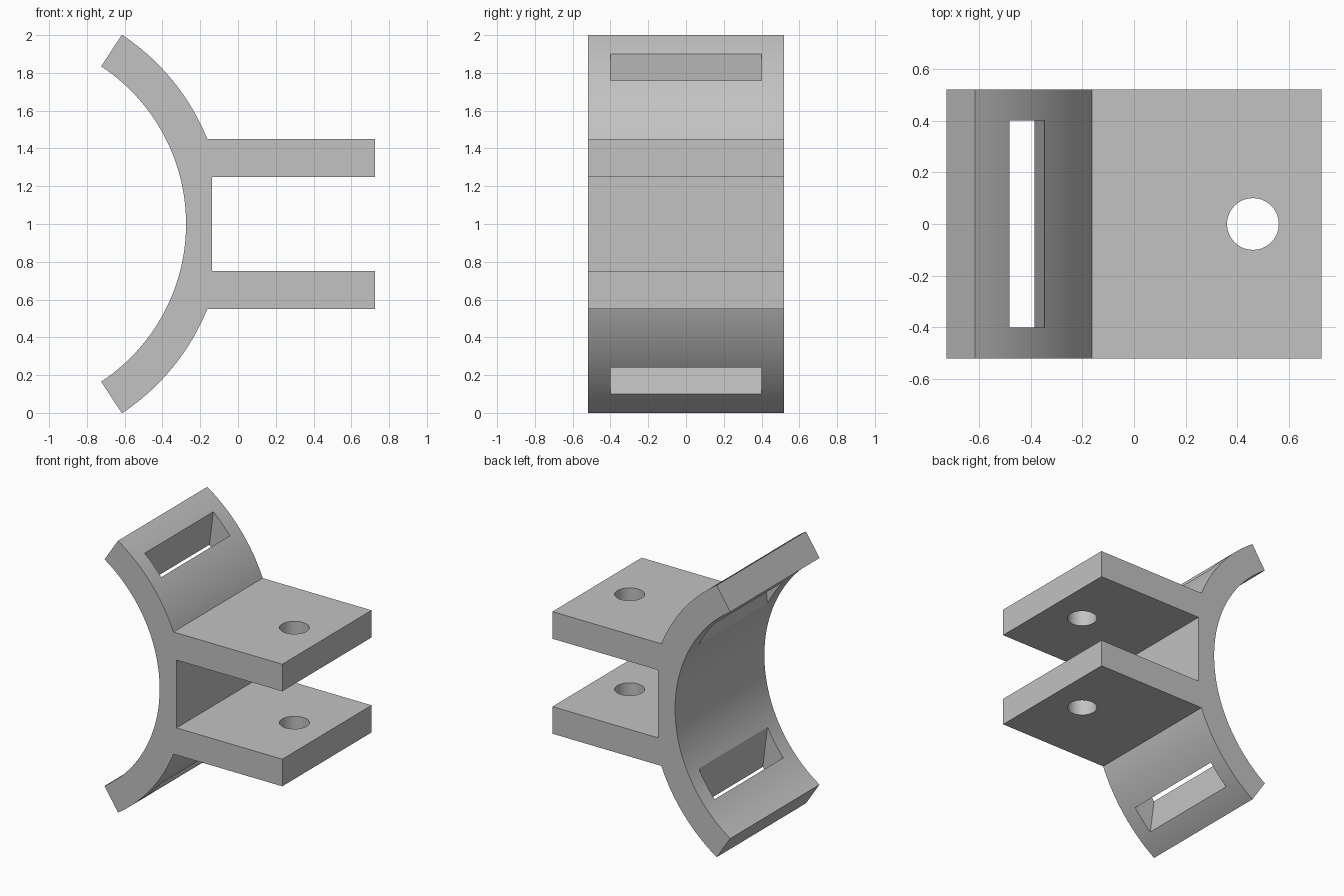
import bpy, bmesh, math
from mathutils import Vector

cube = bpy.data.objects.get("Cube")
if cube:
    bpy.data.objects.remove(cube, do_unlink=True)

GREY = (0.54, 0.54, 0.54, 1)
grey = bpy.data.materials.new("plain grey")
grey.use_nodes = True
grey.diffuse_color = GREY
grey.node_tree.nodes["Principled BSDF"].inputs["Base Color"].default_value = GREY


def prism(name, outline, half_depth):
    """Extrude an (x, z) outline symmetrically along y."""
    bm = bmesh.new()
    face = bm.faces.new([bm.verts.new((x, -half_depth, z)) for x, z in outline])
    new = bmesh.ops.extrude_face_region(bm, geom=[face])["geom"]
    verts = [v for v in new if isinstance(v, bmesh.types.BMVert)]
    bmesh.ops.translate(bm, verts=verts, vec=(0, 2 * half_depth, 0))
    bmesh.ops.recalc_face_normals(bm, faces=bm.faces)
    mesh = bpy.data.meshes.new(name)
    bm.to_mesh(mesh)
    bm.free()
    obj = bpy.data.objects.new(name, mesh)
    mesh.materials.append(grey)
    bpy.context.collection.objects.link(obj)
    return obj


def arc(radius, start, end, steps):
    """Points on a circle around the clamp axis."""
    angles = [start + (end - start) * i / steps for i in range(steps + 1)]
    return [(-1.275 + radius * math.cos(a), 1 + radius * math.sin(a)) for a in angles]


# Bracket: curved saddle with two clevis arms in one profile
INNER, OUTER = 1.0, 1.2
tip = math.radians(56.6)
root = math.asin(0.45 / OUTER)
arms = [(0.725, 1.45), (0.725, 1.25), (-0.137, 1.25),
        (-0.137, 0.75), (0.725, 0.75), (0.725, 0.55)]
outline = (arc(INNER, -tip, tip, 64) + arc(OUTER, tip, root, 24)
           + arms + arc(OUTER, -root, -tip, 24))
bracket = prism("clevis_bracket", outline, 0.52)

# Strap slots, mirrored above and below the middle
lean = Vector((0.127, 0.992))
low, high = Vector((-0.346, 1.76)), Vector((-0.481, 1.90))
slot = [low + lean * 0.15, high + lean * 0.15, high - lean * 0.45, low - lean * 0.45]
cutters = [prism("upper_slot_cutter", slot, 0.4),
           prism("lower_slot_cutter", [(x, 2 - z) for x, z in slot], 0.4)]

# Pin hole through both arms
bpy.ops.mesh.primitive_cylinder_add(vertices=64, radius=0.1, depth=1.4, location=(0.46, 0, 1))
pin = bpy.context.object
pin.name = "pin_hole_cutter"
pin.data.materials.append(grey)
cutters.append(pin)

bpy.ops.object.select_all(action="DESELECT")
bracket.select_set(True)
bpy.context.view_layer.objects.active = bracket
for cutter in cutters:
    cutter.hide_render = True
    mod = bracket.modifiers.new(cutter.name, "BOOLEAN")
    mod.operation = "DIFFERENCE"
    mod.solver = "EXACT"
    mod.object = cutter
    bpy.ops.object.modifier_apply(modifier=mod.name)
for cutter in cutters:
    bpy.data.objects.remove(cutter, do_unlink=True)

bpy.ops.object.shade_smooth_by_angle(angle=math.radians(20))
